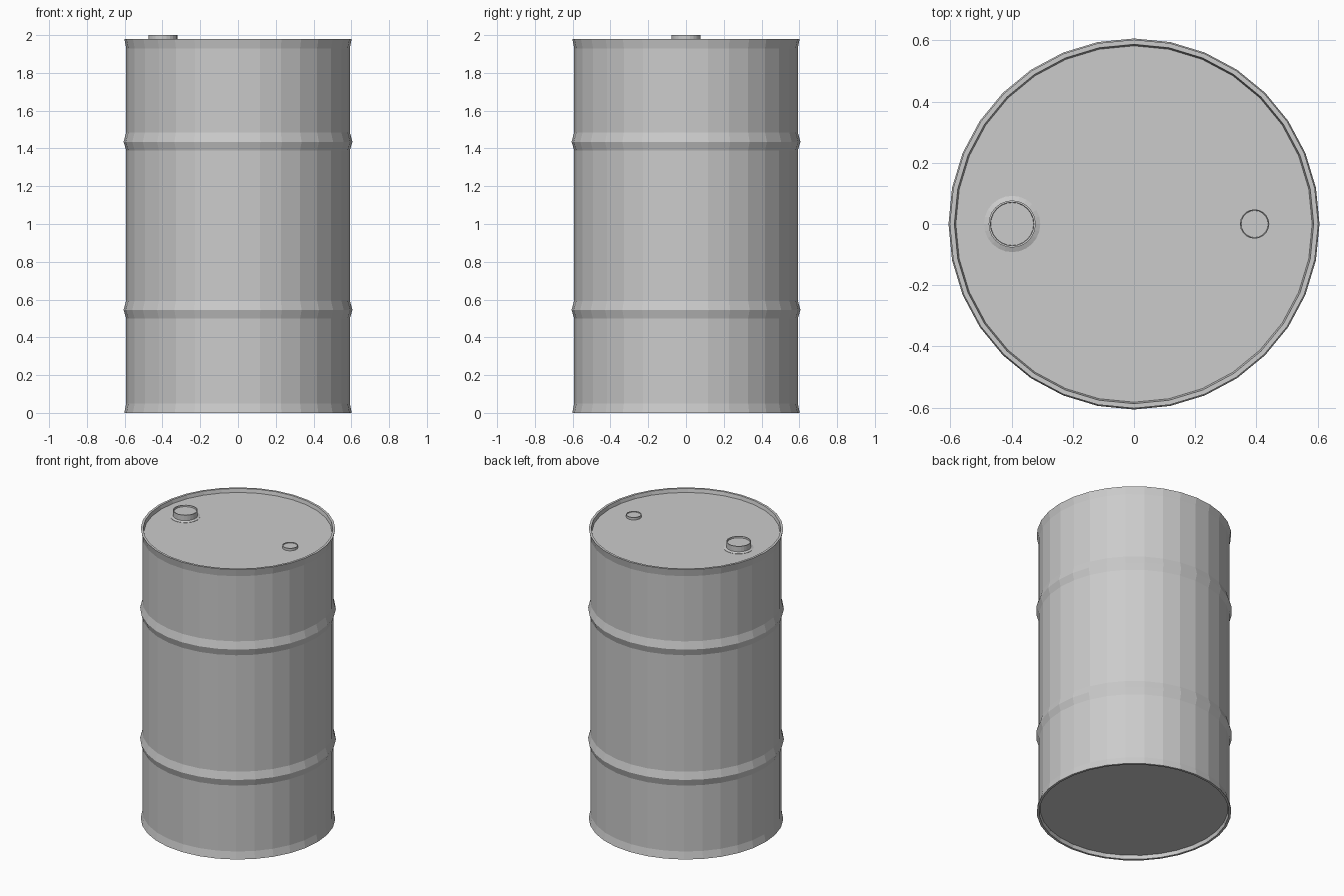
import bpy, bmesh
from math import sin, cos, tau

if "Cube" in bpy.data.objects:
    bpy.data.objects.remove(bpy.data.objects["Cube"])


def lathe(name, profile, sides, x=0.0):
    """Revolve an (r, z) profile, listed bottom to top, and cap both ends."""
    bm = bmesh.new()
    rings = [[bm.verts.new((r * cos(tau * i / sides), r * sin(tau * i / sides), z))
              for i in range(sides)] for r, z in profile]
    for a, b in zip(rings, rings[1:]):
        for i in range(sides):
            j = (i + 1) % sides
            bm.faces.new((a[i], a[j], b[j], b[i]))
    bm.faces.new(rings[0][::-1])
    bm.faces.new(rings[-1])
    mesh = bpy.data.meshes.new(name)
    bm.to_mesh(mesh)
    bm.free()
    obj = bpy.data.objects.new(name, mesh)
    obj.location.x = x
    bpy.context.collection.objects.link(obj)
    return obj


# Drum shell: recessed base, flared rims, two rolling hoops, recessed lid
BODY, HOOP, RIM, INNER = 0.592, 0.606, 0.602, 0.582
profile = [(INNER, 0.025), (INNER + 0.005, 0.0), (RIM, 0.0), (BODY, 0.05)]
for z in (0.545, 1.435):
    profile += [(BODY, z - 0.045), (HOOP, z), (BODY, z + 0.05)]
profile += [(BODY, 1.93), (RIM, 1.98), (INNER + 0.005, 1.98), (INNER, 1.955)]
lathe("drum_shell", profile, 32)

# Large bung with a sloped collar and a shallow recessed top
lathe("large_bung", [(0.092, 1.95), (0.092, 1.957), (0.077, 1.963),
                     (0.077, 2.0), (0.071, 2.0), (0.070, 1.99)], 24, -0.398)

# Small bung
lathe("small_bung", [(0.048, 1.95), (0.048, 1.972), (0.045, 1.972),
                     (0.044, 1.966)], 20, 0.394)
